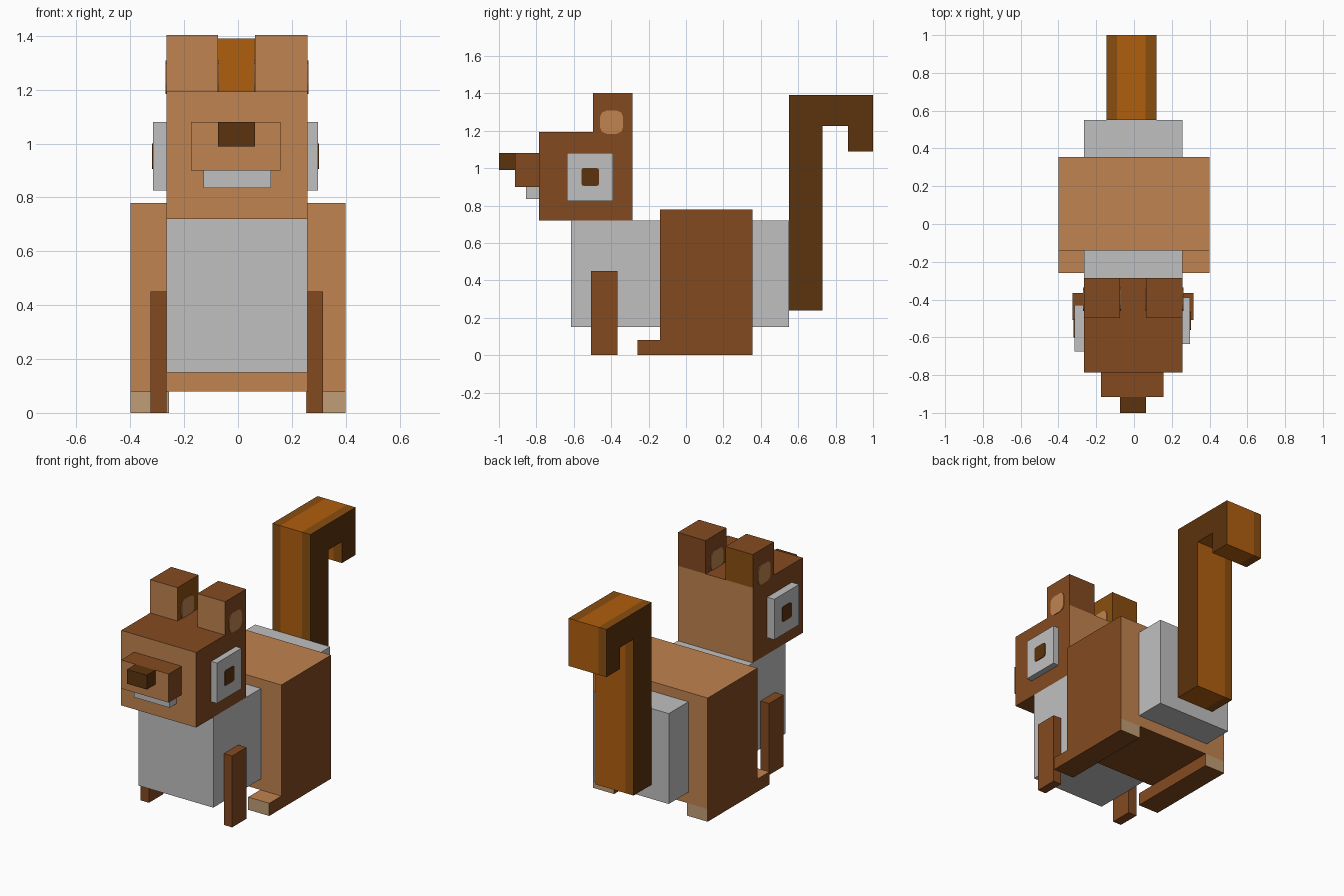
import bpy, bmesh, math
from mathutils import Vector

if "Cube" in bpy.data.objects:
    bpy.data.objects.remove(bpy.data.objects["Cube"])


def make_material(name, hex_code):
    channels = [c / 255 for c in bytes.fromhex(hex_code)]
    colour = [c / 12.92 if c < 0.04 else ((c + 0.055) / 1.055) ** 2.4 for c in channels] + [1]
    mat = bpy.data.materials.new(name)
    mat.use_nodes = True
    mat.diffuse_color = colour
    mat.node_tree.nodes["Principled BSDF"].inputs["Base Color"].default_value = colour
    return mat


COLOURS = {
    "light_brown": make_material("light_brown", "C08350"),
    "brown": make_material("brown", "844A20"),
    "dark_brown": make_material("dark_brown", "5C330D"),
    "amber": make_material("amber", "8A4E0F"),
    "orange": make_material("orange", "B05E0E"),
    "tan": make_material("tan", "C09E76"),
    "pale_grey": make_material("pale_grey", "C0C0C0"),
}


def side_of(normal):
    """Name the direction a face looks in."""
    axis = max(range(3), key=lambda i: abs(normal[i]))
    pairs = (("right", "left"), ("front", "back"), ("bottom", "top"))
    return pairs[axis][normal[axis] > 0]


def finish(name, bm, rule):
    """Turn the bmesh into an object, colouring every face by the rule."""
    bmesh.ops.recalc_face_normals(bm, faces=bm.faces)
    bm.normal_update()
    mesh = bpy.data.meshes.new(name)
    slots = []
    for face in bm.faces:
        key = rule(side_of(face.normal), face.calc_center_median())
        if key not in slots:
            slots.append(key)
            mesh.materials.append(COLOURS[key])
        face.material_index = slots.index(key)
    bm.to_mesh(mesh)
    bm.free()
    obj = bpy.data.objects.new(name, mesh)
    bpy.context.collection.objects.link(obj)
    return obj


def box(name, x, y, z, base, **sides):
    """Box from (low, high) ranges, with other colours on the named sides."""
    bm = bmesh.new()
    bmesh.ops.create_cube(bm, size=1)
    for v in bm.verts:
        v.co = Vector([r[0] if c < 0 else r[1] for c, r in zip(v.co, (x, y, z))])
    return finish(name, bm, lambda side, centre: sides.get(side, base))


def prism(profile, x_low, x_high):
    """Extrude a (y, z) outline along x."""
    bm = bmesh.new()
    face = bm.faces.new([bm.verts.new((x_low, y, z)) for y, z in profile])
    moved = bmesh.ops.extrude_face_region(bm, geom=[face], use_keep_orig=True)["geom"]
    verts = [g for g in moved if isinstance(g, bmesh.types.BMVert)]
    bmesh.ops.translate(bm, vec=(x_high - x_low, 0, 0), verts=verts)
    return bm


def round_plate(name, x, direction, y, z, half, corner, colour):
    """Thin rounded square lying on a side face."""
    points = []
    for quarter in range(4):
        mid = math.radians(45 + 90 * quarter)
        cy = y + math.copysign(half - corner, math.cos(mid))
        cz = z + math.copysign(half - corner, math.sin(mid))
        for step in (-45, 0, 45):
            a = mid + math.radians(step)
            points.append((cy + corner * math.cos(a), cz + corner * math.sin(a)))
    bm = prism(points, x - 0.001 * direction, x + 0.004 * direction)
    return finish(name, bm, lambda side, centre: colour)


# Trunk and hindquarters
HEAD_X = (-0.265, 0.258)
box("body", HEAD_X, (-0.615, 0.55), (0.15, 0.72), "pale_grey")
box("hindquarters", (-0.4, 0.4), (-0.14, 0.355), (0.08, 0.78), "brown",
    front="light_brown", back="light_brown", top="light_brown")

# Head, muzzle, nose and mouth
box("head", HEAD_X, (-0.785, -0.287), (0.72, 1.193), "brown",
    front="light_brown", back="light_brown")
box("muzzle", (-0.175, 0.157), (-0.915, -0.785), (0.9, 1.08), "brown", front="light_brown")
box("nose", (-0.074, 0.064), (-1.0, -0.915), (0.99, 1.08), "dark_brown")
box("mouth", (-0.128, 0.122), (-0.855, -0.785), (0.835, 0.9), "pale_grey")

# Paired parts: each side has its own inner and outer x
for label, sign, head_x, ear_x, eye_x, leg_x, foot_x, eye_y in (
        ("left", 1, 0.258, 0.064, 0.297, 0.315, 0.253, -0.512),
        ("right", -1, -0.265, -0.074, -0.315, -0.325, -0.256, -0.553)):
    def span(a, b):
        return (min(a, b), max(a, b))

    # Feet and front legs
    box(label + "_hind_foot", span(foot_x, sign * 0.4), (-0.26, 0.355), (0, 0.08), "brown",
        front="tan", back="tan", top="light_brown")
    box(label + "_front_leg", span(head_x, leg_x), (-0.508, -0.365), (0, 0.45), "brown")

    # Ears with a spot on both sides
    extra = {"left": "amber", "back": "amber"} if label == "right" else {}
    box(label + "_ear", span(head_x, ear_x), (-0.497, -0.287), (1.193, 1.403), "brown",
        front="light_brown", **extra)
    for place, x, way in (("outer", head_x, sign), ("inner", ear_x, -sign)):
        round_plate(f"{label}_ear_{place}_spot", x, way, -0.398, 1.246, 0.062, 0.035,
                    "light_brown")

    # Eyes
    box(label + "_eye", span(head_x, eye_x), (eye_y - 0.123, eye_y + 0.123),
        (0.825, 1.08), "pale_grey")
    round_plate(label + "_pupil", eye_x, sign, eye_y, 0.953, 0.048, 0.014, "dark_brown")

# Hooked tail with lengthwise stripes
STRIPE = (-0.09, 0.06)
hook = [(0.55, 0.24), (0.73, 0.24), (0.73, 1.225), (0.865, 1.225),
        (0.865, 1.09), (1.0, 1.09), (1.0, 1.39), (0.55, 1.39)]
tail = prism(hook, -0.145, 0.12)
for cut in STRIPE:
    bmesh.ops.bisect_plane(tail, geom=tail.verts[:] + tail.edges[:] + tail.faces[:],
                           plane_co=(cut, 0, 0), plane_no=(1, 0, 0))


def tail_rule(side, centre):
    if side in ("left", "right"):
        return "dark_brown"
    if centre.x < STRIPE[0] or (centre.x > STRIPE[1] and side in ("front", "top")):
        return "amber"
    return "orange"


finish("tail", tail, tail_rule)
